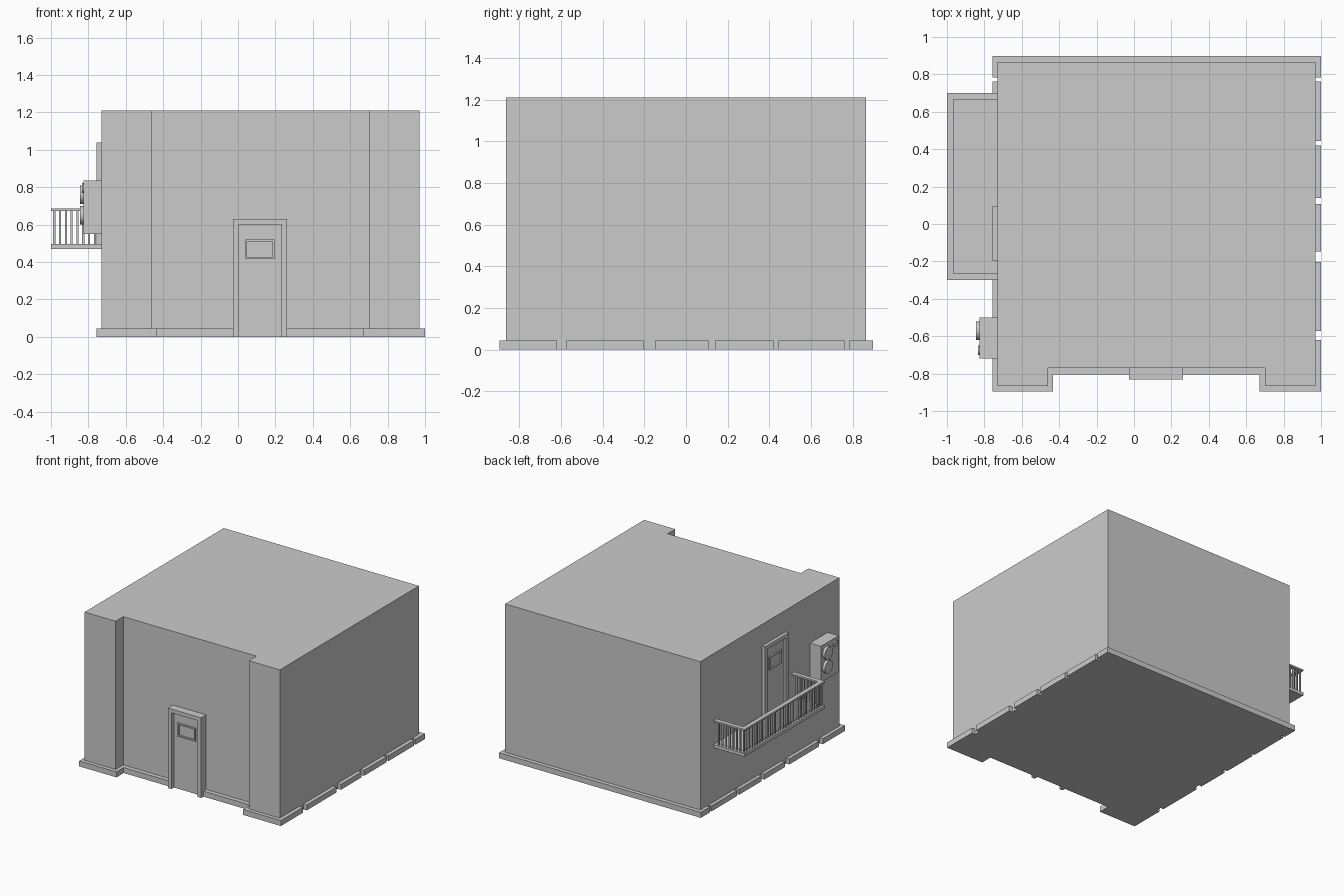
import bpy, bmesh, math
from mathutils import Matrix, Vector

if "Cube" in bpy.data.objects:
    bpy.data.objects.remove(bpy.data.objects["Cube"])


def finish(name, bm):
    bmesh.ops.recalc_face_normals(bm, faces=bm.faces)
    me = bpy.data.meshes.new(name)
    bm.to_mesh(me)
    bm.free()
    ob = bpy.data.objects.new(name, me)
    bpy.context.collection.objects.link(ob)
    return ob


def add_box(bm, x0, x1, y0, y1, z0, z1):
    m = Matrix.Translation(((x0 + x1) / 2, (y0 + y1) / 2, (z0 + z1) / 2))
    m = m @ Matrix.Diagonal((x1 - x0, y1 - y0, z1 - z0, 1))
    bmesh.ops.create_cube(bm, size=1, matrix=m)


def boxes(name, items):
    bm = bmesh.new()
    for b in items:
        add_box(bm, *b)
    return finish(name, bm)


def add_prism(bm, pts, z0, z1):
    f = bm.faces.new([bm.verts.new((x, y, z0)) for x, y in pts])
    r = bmesh.ops.extrude_face_region(bm, geom=[f], use_keep_orig=True)
    vs = [g for g in r["geom"] if isinstance(g, bmesh.types.BMVert)]
    bmesh.ops.translate(bm, verts=vs, vec=(0, 0, z1 - z0))


# Main building block with a recessed front
L, R, B, F, REC = -0.73, 0.97, 0.865, -0.865, -0.77
bm = bmesh.new()
add_prism(bm, [(L, B), (L, F), (-0.46, F), (-0.46, REC), (0.70, REC),
               (0.70, F), (R, F), (R, B)], 0, 1.21)
finish("building_body", bm)

# Plinth: front corner pieces, back piece and separate side slabs
PH = 0.043
bm = bmesh.new()
add_prism(bm, [(-0.757, -0.62), (-0.757, -0.895), (-0.432, -0.895), (-0.432, -0.805),
               (-0.028, -0.805), (-0.028, REC), (-0.46, REC), (-0.46, F), (L, F), (L, -0.62)], 0, PH)
add_prism(bm, [(1, -0.62), (1, -0.895), (0.672, -0.895), (0.672, -0.805),
               (0.262, -0.805), (0.262, REC), (0.70, REC), (0.70, F), (R, F), (R, -0.62)], 0, PH)
add_prism(bm, [(-0.757, 0.782), (L, 0.782), (L, B), (R, B), (R, 0.782),
               (1, 0.782), (1, 0.897), (-0.757, 0.897)], 0, PH)
for y0, y1 in [(-0.573, -0.203), (-0.148, 0.108), (0.14, 0.42), (0.445, 0.762)]:
    add_box(bm, -0.757, L, y0, y1, 0, PH)
    add_box(bm, R, 1, y0, y1, 0, PH)
finish("plinth", bm)


# Doors: built facing -y around the origin, then placed
def door(prefix, height, frame_d, slab_d, place):
    w, t = 0.145, 0.03
    parts = [boxes(prefix + "_frame", [(-w, -w + t, -frame_d, 0, 0, height - t),
                                       (w - t, w, -frame_d, 0, 0, height - t),
                                       (-w, w, -frame_d, 0, height - t, height)]),
             boxes(prefix + "_panel", [(-w + t, w - t, -slab_d, 0, 0, height - t)])]
    zt, zb, a, e, d = height - 0.11, height - 0.213, 0.078, 0.01, slab_d + 0.012
    parts.append(boxes(prefix + "_window_frame", [
        (-a, a, -d, -slab_d, zt - e, zt), (-a, a, -d, -slab_d, zb, zb + e),
        (-a, -a + e, -d, -slab_d, zb + e, zt - e), (a - e, a, -d, -slab_d, zb + e, zt - e)]))
    for p in parts:
        p.data.transform(place)


door("front_door", 0.63, 0.062, 0.03, Matrix.Translation((0.117, REC, 0)))
door("balcony_door", 0.545, 0.026, 0.006,
     Matrix.Translation((L, -0.05, 0.495)) @ Matrix.Rotation(-math.pi / 2, 4, 'Z'))

# Balcony floor, handrail and balusters
X0, Y0, Y1, RW = -1.0, -0.30, 0.70, 0.035
boxes("balcony_floor", [(X0, L, Y0, Y1, 0.47, 0.495)])
bm = bmesh.new()
add_prism(bm, [(L, Y0), (X0, Y0), (X0, Y1), (L, Y1), (L, Y1 - RW),
               (X0 + RW, Y1 - RW), (X0 + RW, Y0 + RW), (L, Y0 + RW)], 0.672, 0.685)
finish("balcony_handrail", bm)
spots = [(X0 + RW / 2, Y0 + RW / 2 + i * (Y1 - Y0 - RW) / 30) for i in range(31)]
for y in (Y0 + RW / 2, Y1 - RW / 2):
    spots += [(X0 + RW / 2 + i * 0.031, y) for i in range(1, 8)]
h = 0.0055
boxes("balcony_balusters", [(x - h, x + h, y - h, y + h, 0.495, 0.672) for x, y in spots])

# Wall unit with two fans and a small knob
boxes("air_unit_case", [(-0.825, L, -0.72, -0.50, 0.55, 0.835)])
for name, y, z, r, d in [("upper_fan", -0.57, 0.76, 0.05, 0.02),
                         ("lower_fan", -0.57, 0.65, 0.05, 0.02),
                         ("control_knob", -0.675, 0.795, 0.026, 0.01)]:
    bm = bmesh.new()
    m = Matrix.Translation((-0.825 - d / 2, y, z)) @ Matrix.Rotation(math.pi / 2, 4, 'Y')
    bmesh.ops.create_cone(bm, cap_ends=True, segments=32, radius1=r, radius2=r, depth=d, matrix=m)
    ob = finish("air_unit_" + name, bm)
    for p in ob.data.polygons:
        p.use_smooth = len(p.vertices) == 4
    ob.data.set_sharp_from_angle(angle=math.radians(30))
